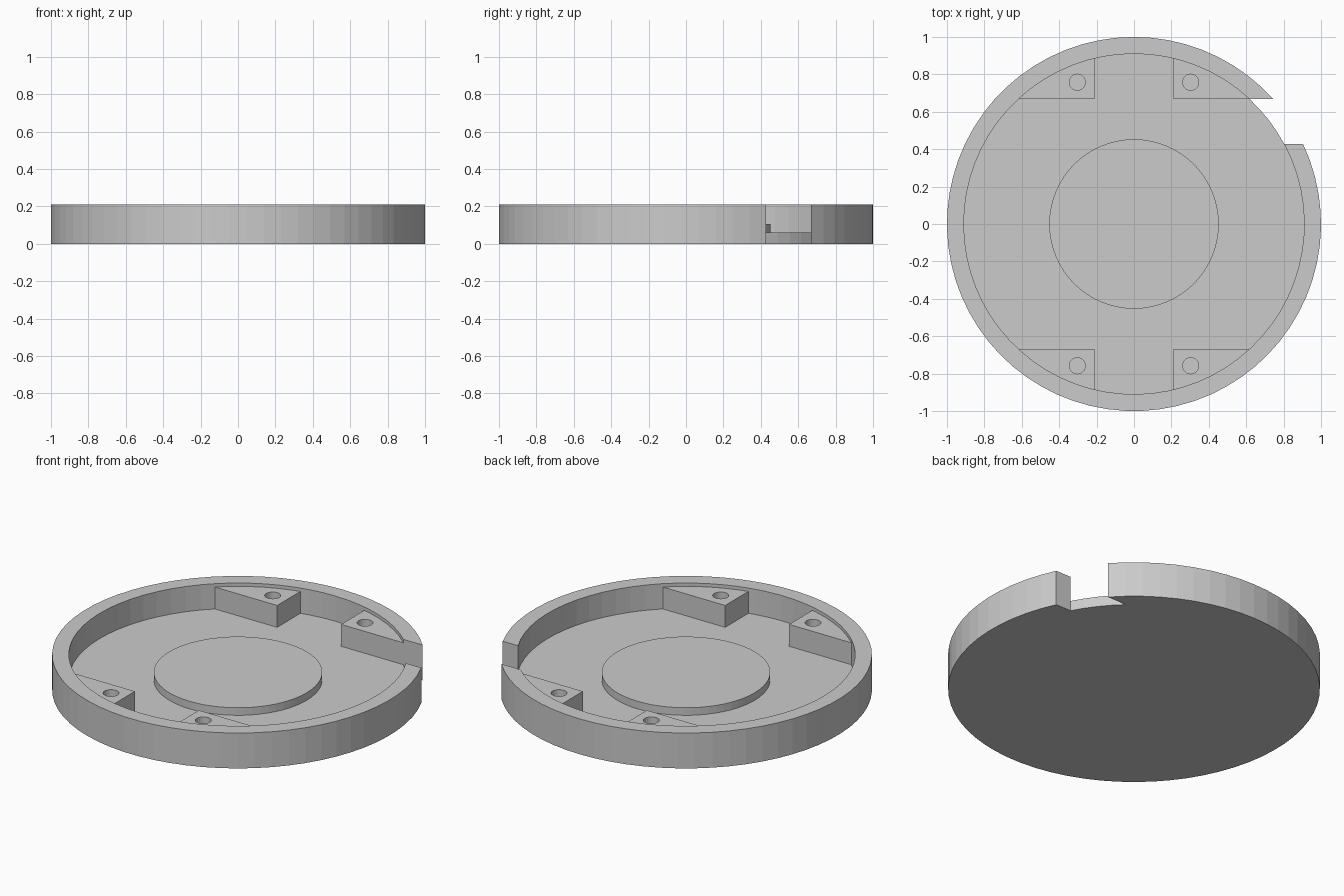
import bpy
import bmesh
from math import asin, sin, cos, pi, sqrt
from mathutils import Vector

if "Cube" in bpy.data.objects:
    bpy.data.objects.remove(bpy.data.objects["Cube"])

R_OUT, R_IN = 1.0, 0.91
HEIGHT, FLOOR = 0.21, 0.06
NOTCH_LOW, NOTCH_HIGH = 0.427, 0.668

grey = bpy.data.materials.new("plain grey")
grey.use_nodes = True
colour = (0.6, 0.6, 0.6, 1)
grey.diffuse_color = colour
grey.node_tree.nodes["Principled BSDF"].inputs["Base Color"].default_value = colour


def finish(bm, name):
    bmesh.ops.recalc_face_normals(bm, faces=bm.faces)
    mesh = bpy.data.meshes.new(name)
    bm.to_mesh(mesh)
    bm.free()
    mesh.materials.append(grey)
    obj = bpy.data.objects.new(name, mesh)
    bpy.context.collection.objects.link(obj)
    return obj


def arc(radius, start, end, steps):
    angles = [start + (end - start) * i / steps for i in range(steps + 1)]
    return [(radius * cos(a), radius * sin(a)) for a in angles]


def prism(name, loops, low, high):
    """Upright prism from an outline, with any further loops as holes."""
    bm = bmesh.new()
    edges = []
    for loop in loops:
        vs = [bm.verts.new((x, y, low)) for x, y in loop]
        edges += [bm.edges.new((vs[i - 1], vs[i])) for i in range(len(vs))]
    bmesh.ops.triangle_fill(bm, edges=edges, use_beauty=True, normal=(0, 0, 1))
    ext = bmesh.ops.extrude_face_region(bm, geom=bm.faces[:], use_keep_orig=True)
    moved = [g for g in ext["geom"] if isinstance(g, bmesh.types.BMVert)]
    bmesh.ops.translate(bm, verts=moved, vec=Vector((0, 0, high - low)))
    return finish(bm, name)


# Tray: floor and rim in one shell, with the rim cut away at the notch
def tray():
    bm = bmesh.new()
    steps = 64

    def rim_arc(r):
        return arc(r, asin(NOTCH_HIGH / r), asin(NOTCH_LOW / r) + 2 * pi, steps)

    def row(points, z):
        return [bm.verts.new((x, y, z)) for x, y in points]

    outer, inner = rim_arc(R_OUT), rim_arc(R_IN)
    gap = arc(R_IN, asin(NOTCH_LOW / R_IN), asin(NOTCH_HIGH / R_IN), 4)[1:-1]
    out_low, out_top = row(outer, 0), row(outer, HEIGHT)
    in_top, in_mid, in_low = row(inner, HEIGHT), row(inner, FLOOR), row(inner, 0)
    gap_mid, gap_low = row(gap, FLOOR), row(gap, 0)

    def strip(a, b):
        for i in range(len(a) - 1):
            bm.faces.new((a[i], a[i + 1], b[i + 1], b[i]))

    for a, b in ((out_low, out_top), (out_top, in_top),
                 (in_top, in_mid), (in_low, out_low)):
        strip(a, b)
    for end in (0, -1):
        bm.faces.new([r[end] for r in (out_low, out_top, in_top, in_mid, in_low)])
    # Floor edge exposed in the notch, floor and underside
    strip([in_low[-1]] + gap_low + [in_low[0]], [in_mid[-1]] + gap_mid + [in_mid[0]])
    bm.faces.new(in_mid + gap_mid)
    bm.faces.new(in_low + gap_low)
    return finish(bm, "tray")


tray()

# Raised round pad in the middle
prism("centre_pad", [arc(0.453, 0, 2 * pi, 64)[:-1]], FLOOR, 0.105)

# Four screw blocks against the rim
BLOCK_X, BLOCK_Y, R_BLOCK = 0.21, 0.667, 0.911
start = asin(BLOCK_Y / R_BLOCK)
end = asin(sqrt(R_BLOCK ** 2 - BLOCK_X ** 2) / R_BLOCK)
outline = [(BLOCK_X, BLOCK_Y)] + arc(R_BLOCK, start, end, 10)
hole = [(x + 0.303, y + 0.758) for x, y in arc(0.043, 0, 2 * pi, 24)[:-1]]
for sx, side in ((1, "left"), (-1, "right")):
    for sy, place in ((1, "back"), (-1, "front")):
        loops = [[(x * sx, y * sy) for x, y in loop] for loop in (outline, hole)]
        prism(f"screw_block_{place}_{side}", loops, FLOOR, 0.19)
